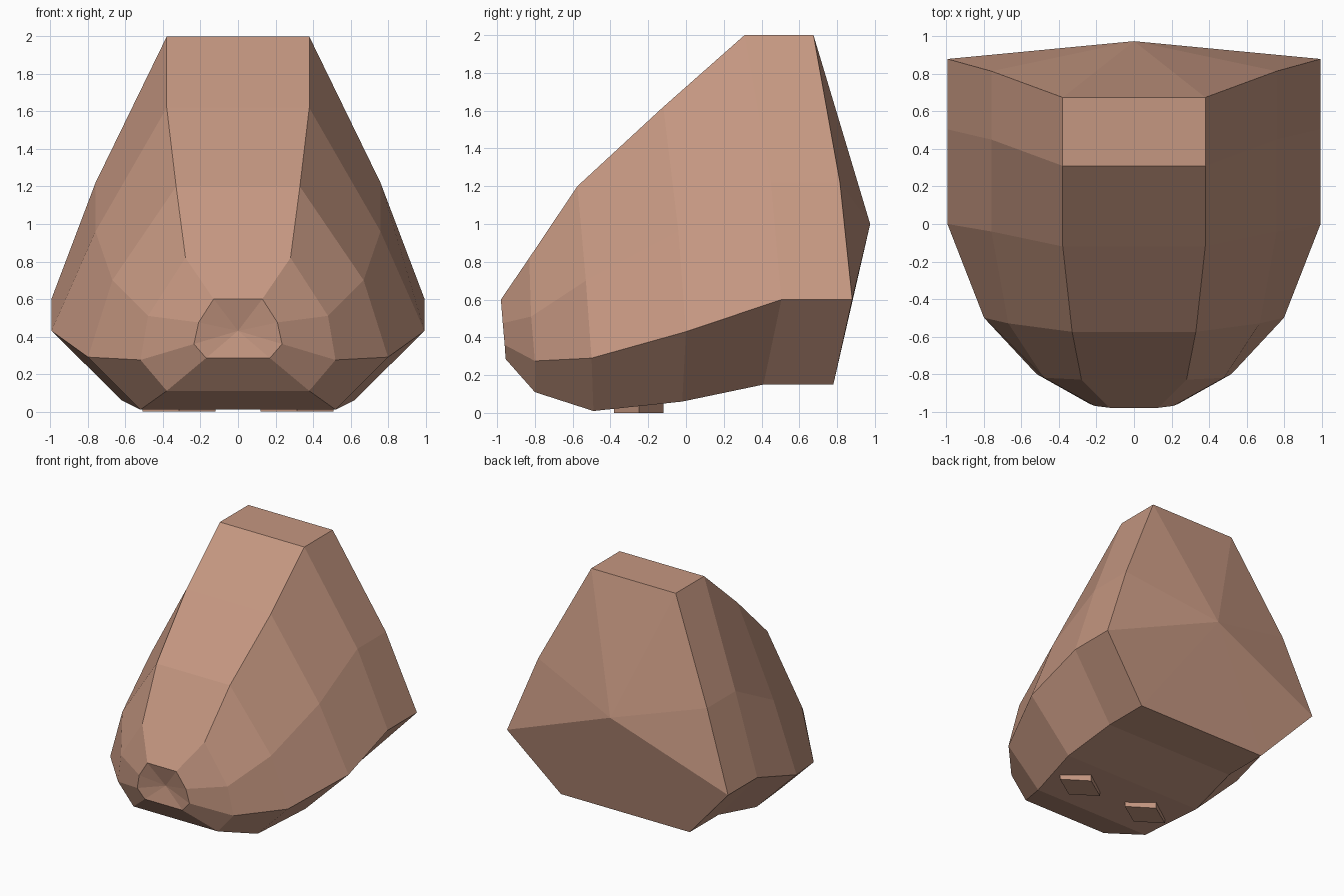
import bpy
import bmesh
import math

# Remove the default cube
default_cube = bpy.data.objects.get("Cube")
if default_cube:
    bpy.data.objects.remove(default_cube, do_unlink=True)

# Single flat colour
clay = bpy.data.materials.new("warm_clay_brown")
clay.use_nodes = True
colour = (0.56, 0.31, 0.22, 1)
clay.diffuse_color = colour
clay.node_tree.nodes["Principled BSDF"].inputs["Base Color"].default_value = colour

# Half cross-sections from back to nose: top edge, shoulder, side crease, belly edge
SECTIONS = [
    [(.38, .675, 2), (.76, .815, 1.22), (.995, .88, .6), (.58, .78, .15)],
    [(.38, .31, 2), (.76, .45, 1.22), (.995, .505, .6), (.58, .41, .15)],
    [(.38, -.12, 1.62), (.76, -.04, .96), (.995, 0, .43), (.62, -.02, .06)],
    [(.33, -.575, 1.2), (.67, -.53, .7), (.8, -.5, .29), (.52, -.49, .01)],
    [(.28, -.83, .82), (.48, -.82, .51), (.52, -.8, .275), (.38, -.8, .11)],
    [(.13, -.98, .6), (.21, -.97, .475), (.235, -.96, .36), (.17, -.955, .285)],
]


def full_ring(bm, half):
    """Mirror a half section across the centre line into a closed ring."""
    mirrored = [(-x, y, z) for x, y, z in reversed(half)]
    return [bm.verts.new(point) for point in half + mirrored]


def cap_fan(bm, ring, tip):
    """Close a ring with triangles meeting at a tip."""
    centre = bm.verts.new(tip)
    for a, b in zip(ring, ring[1:] + ring[:1]):
        bm.faces.new((a, b, centre))


def finish(bm, name):
    bmesh.ops.recalc_face_normals(bm, faces=bm.faces[:])
    mesh = bpy.data.meshes.new(name)
    bm.to_mesh(mesh)
    bm.free()
    mesh.materials.append(clay)
    obj = bpy.data.objects.new(name, mesh)
    bpy.context.collection.objects.link(obj)
    return obj


# Faceted body: bridged rings, peaked back, slightly hollow nose
bm = bmesh.new()
rings = [full_ring(bm, half) for half in SECTIONS]
for near, far in zip(rings, rings[1:]):
    for i in range(len(near)):
        j = (i + 1) % len(near)
        bm.faces.new((near[i], near[j], far[j], far[i]))
cap_fan(bm, rings[0], (0, .975, 1))
cap_fan(bm, rings[-1], (0, -.93, .43))
finish(bm, "body")

# Small four-sided feet just breaking through the belly
for side, name in ((1, "left_foot"), (-1, "right_foot")):
    bm = bmesh.new()
    bmesh.ops.create_cone(bm, cap_ends=True, segments=4, radius1=1, radius2=1, depth=1)
    # Turn the corners to point along the axes before flattening the shape
    spin = math.atan2(bm.verts[:][0].co.y, bm.verts[:][0].co.x)
    for v in bm.verts:
        x = v.co.x * math.cos(spin) + v.co.y * math.sin(spin)
        y = v.co.y * math.cos(spin) - v.co.x * math.sin(spin)
        v.co = (x * .195 + side * .315, y * .13 - .25, (v.co.z + .5) * .1)
    finish(bm, name)
